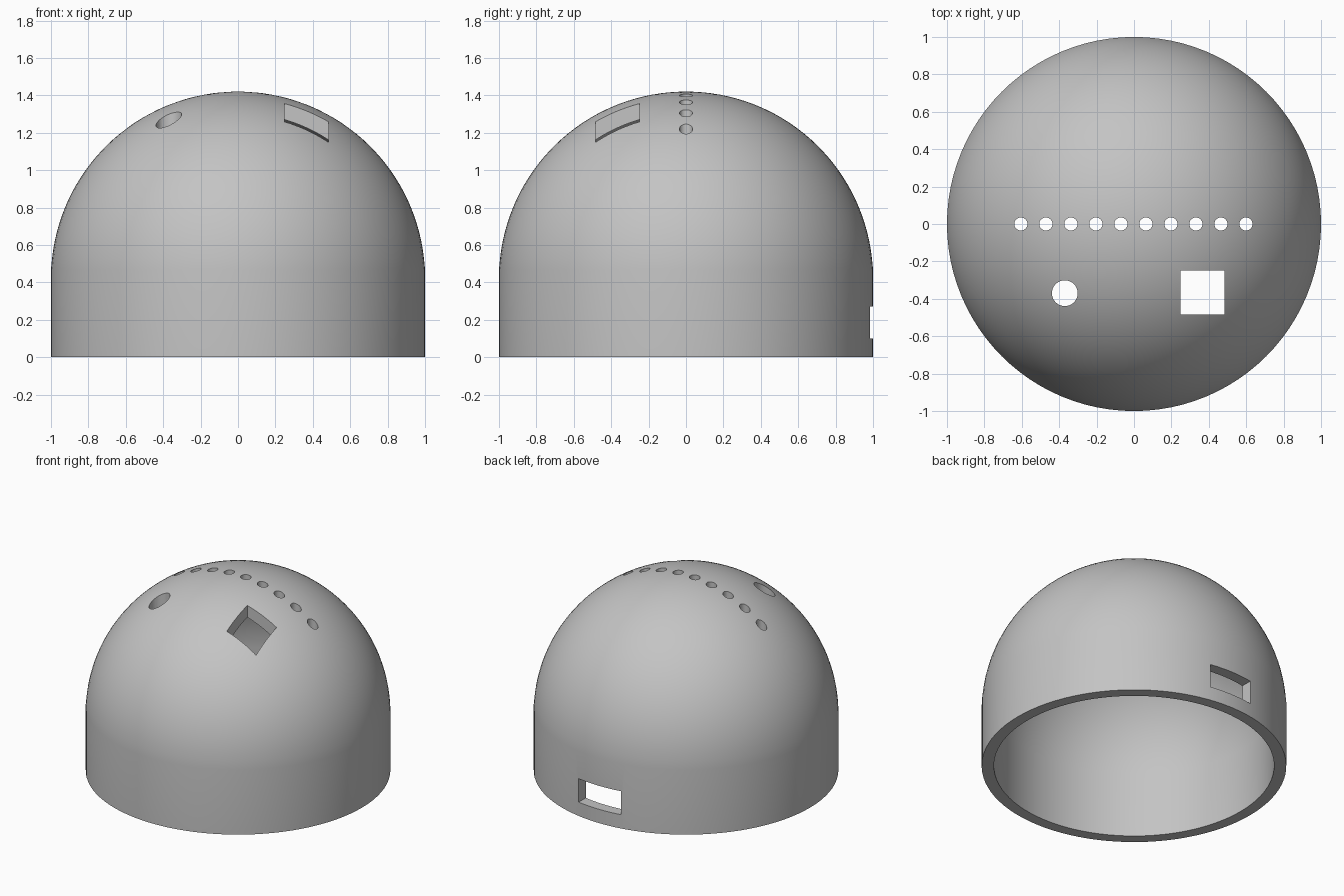
import bpy, bmesh, math
from mathutils import Matrix

cube = bpy.data.objects.get("Cube")
if cube:
    bpy.data.objects.remove(cube, do_unlink=True)

OUTER, INNER, CENTRE = 1.0, 0.92, 0.42   # shell radii and height of the dome centre
SEGMENTS, RINGS = 96, 32

grey = bpy.data.materials.new("plain grey")
colour = (0.55, 0.55, 0.55, 1)
grey.diffuse_color = colour
grey.use_nodes = True
grey.node_tree.nodes["Principled BSDF"].inputs["Base Color"].default_value = colour


def make_object(name, bm):
    bmesh.ops.recalc_face_normals(bm, faces=bm.faces)
    mesh = bpy.data.meshes.new(name)
    bm.to_mesh(mesh)
    bm.free()
    mesh.materials.append(grey)
    obj = bpy.data.objects.new(name, mesh)
    bpy.context.collection.objects.link(obj)
    return obj


def dome_profile(radius):
    """Straight skirt, then an arc up to the crown."""
    points = [(radius, 0), (radius, CENTRE + 0.05 * radius)]
    start = math.radians(6.3)
    for i in range(RINGS + 1):
        a = start + (math.pi / 2 - start) * i / RINGS
        points.append((radius * math.cos(a), CENTRE + radius * math.sin(a)))
    return points


def box(bm, x, y, z):
    """Box between the given (low, high) limits on each axis."""
    spans = (x, y, z)
    centre = [(lo + hi) / 2 for lo, hi in spans]
    size = [hi - lo for lo, hi in spans]
    bmesh.ops.create_cube(bm, size=1, matrix=Matrix.Translation(centre) @ Matrix.Diagonal((*size, 1)))


def drill(bm, x, y, radius):
    """Vertical round cutter through the crown."""
    bmesh.ops.create_cone(bm, cap_ends=True, segments=32, radius1=radius, radius2=radius,
                          depth=1, matrix=Matrix.Translation((x, y, 1.3)))


# Hollow dome with an open bottom, turned from a closed wall section
bm = bmesh.new()
section = dome_profile(OUTER) + dome_profile(INNER)[::-1]
verts = [bm.verts.new((r, 0, z)) for r, z in section]
edges = [bm.edges.new((a, b)) for a, b in zip(verts, verts[1:] + verts[:1])]
crown = edges[len(section) // 2 - 1]     # the edge on the axis is not part of the surface
edges.remove(crown)
bm.edges.remove(crown)
bmesh.ops.spin(bm, geom=verts + edges, cent=(0, 0, 0), axis=(0, 0, 1),
               angle=2 * math.pi, steps=SEGMENTS)
bmesh.ops.remove_doubles(bm, verts=bm.verts, dist=0.0005)
dome = make_object("dome_shell", bm)

# Cutters: row of small holes, larger hole, square window, rear slot
bm = bmesh.new()
for i in range(10):
    drill(bm, -0.605 + 0.1337 * i, 0, 0.035)
drill(bm, -0.37, -0.37, 0.069)
box(bm, (0.249, 0.484), (-0.484, -0.249), (0.8, 1.8))
box(bm, (-0.17, 0.17), (0.7, 1.2), (0.1, 0.27))
cutter = make_object("hole_cutter", bm)
cutter.hide_render = True

cut = dome.modifiers.new("holes", 'BOOLEAN')
cut.operation = 'DIFFERENCE'
cut.solver = 'EXACT'
cut.object = cutter

# Apply the cut and smooth the curved faces
bpy.ops.object.select_all(action='DESELECT')
dome.select_set(True)
bpy.context.view_layer.objects.active = dome
bpy.ops.object.modifier_apply(modifier=cut.name)
bpy.data.objects.remove(cutter, do_unlink=True)
bpy.ops.object.shade_smooth_by_angle(angle=math.radians(30))
